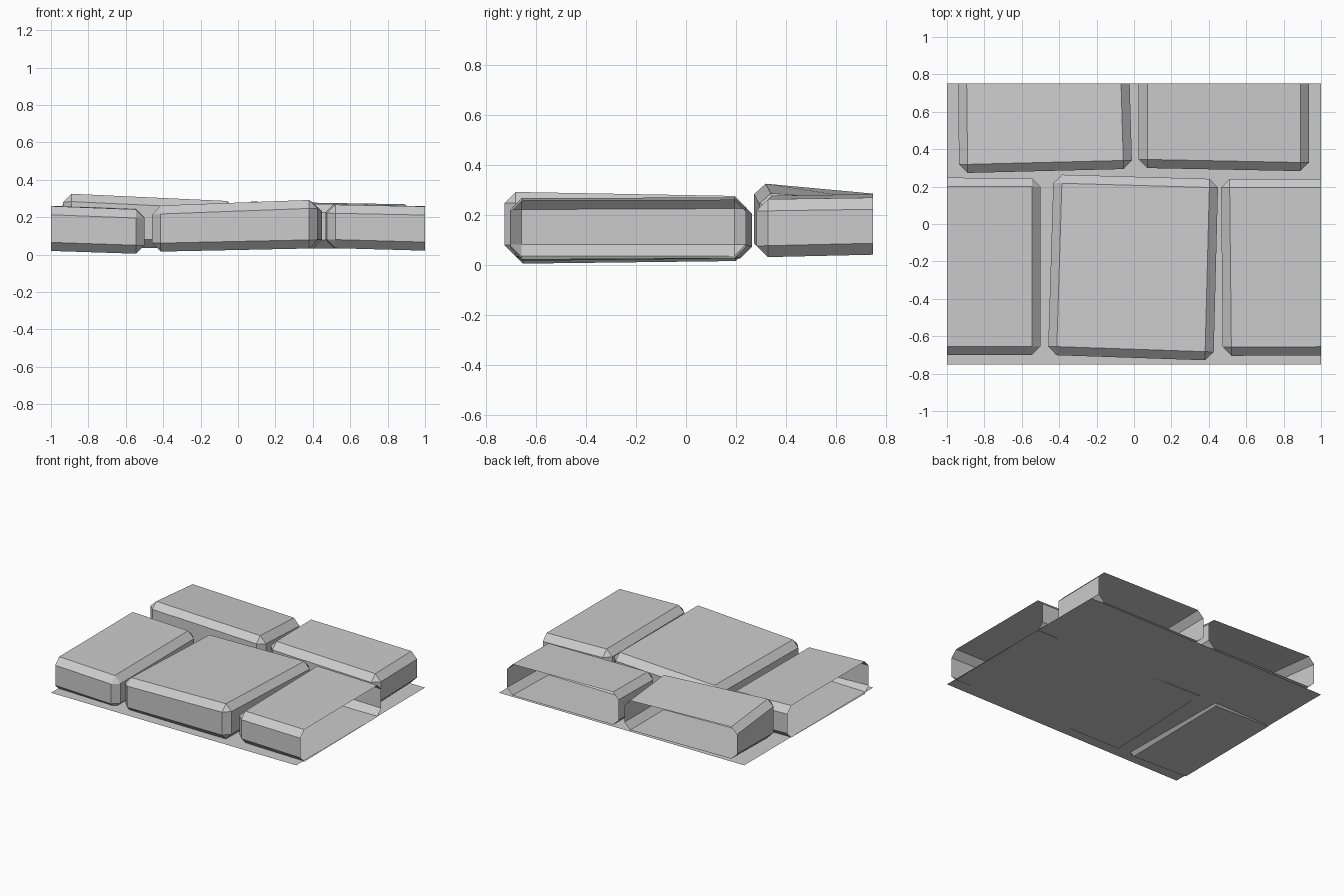
import bpy, bmesh
from mathutils import Vector

if "Cube" in bpy.data.objects:
    bpy.data.objects.remove(bpy.data.objects["Cube"])


def make_object(name, bm):
    bmesh.ops.recalc_face_normals(bm, faces=bm.faces)
    mesh = bpy.data.meshes.new(name)
    bm.to_mesh(mesh)
    bm.free()
    obj = bpy.data.objects.new(name, mesh)
    bpy.context.collection.objects.link(obj)
    return obj


def stone(name, outline, tops, bottoms, cut=None, bevel=0.046):
    """Chamfered slab; corners run front-left, front-right, back-right, back-left."""
    bm = bmesh.new()
    low = [bm.verts.new((x, y, z)) for (x, y), z in zip(outline, bottoms)]
    high = [bm.verts.new((x, y, z)) for (x, y), z in zip(outline, tops)]
    bm.faces.new(high)
    bm.faces.new(low[::-1])
    for i in range(4):
        j = (i + 1) % 4
        bm.faces.new((low[i], low[j], high[j], high[i]))
    bmesh.ops.recalc_face_normals(bm, faces=bm.faces)
    bmesh.ops.bevel(bm, geom=bm.edges[:], offset=bevel, segments=1,
                    affect='EDGES', profile=0.5)
    # slice off at the tile border, leaving the end open
    if cut:
        point, normal = cut
        geom = bm.verts[:] + bm.edges[:] + bm.faces[:]
        bmesh.ops.bisect_plane(bm, geom=geom, plane_co=Vector(point),
                               plane_no=Vector(normal), clear_outer=True)
    return make_object(name, bm)


LEFT = ((-1, 0, 0), (-1, 0, 0))
RIGHT = ((1, 0, 0), (1, 0, 0))
BACK = ((0, 0.75, 0), (0, 1, 0))

# mortar bed
bm = bmesh.new()
bm.faces.new([bm.verts.new((x, y, 0.03)) for x, y in
              ((-1, -0.75), (1, -0.75), (1, 0.75), (-1, 0.75))])
make_object("mortar_bed", bm)

# front row of slabs
stone("centre_slab",
      [(-0.46, -0.70), (0.425, -0.73), (0.45, 0.24), (-0.43, 0.265)],
      [0.262, 0.295, 0.277, 0.25], [0.015, 0.034, 0.035, 0.026])
stone("left_slab",
      [(-1.4, -0.70), (-0.5, -0.70), (-0.5, 0.245), (-1.4, 0.25)],
      [0.275, 0.24, 0.245, 0.275], [0.033, 0.003, 0.015, 0.036], LEFT)
stone("right_slab",
      [(0.475, -0.705), (1.4, -0.70), (1.4, 0.24), (0.465, 0.24)],
      [0.268, 0.25, 0.25, 0.272], [0.036, 0.01, 0.02, 0.036], RIGHT)

# back row of slabs
stone("back_left_slab",
      [(-0.935, 0.272), (-0.01, 0.295), (-0.035, 1.15), (-0.945, 1.15)],
      [0.332, 0.288, 0.23, 0.25], [0.04, 0.03, 0.05, 0.06], BACK)
stone("back_right_slab",
      [(0.025, 0.30), (0.935, 0.282), (0.935, 1.15), (0.025, 1.15)],
      [0.278, 0.262, 0.275, 0.29], [0.035, 0.03, 0.05, 0.05], BACK)
